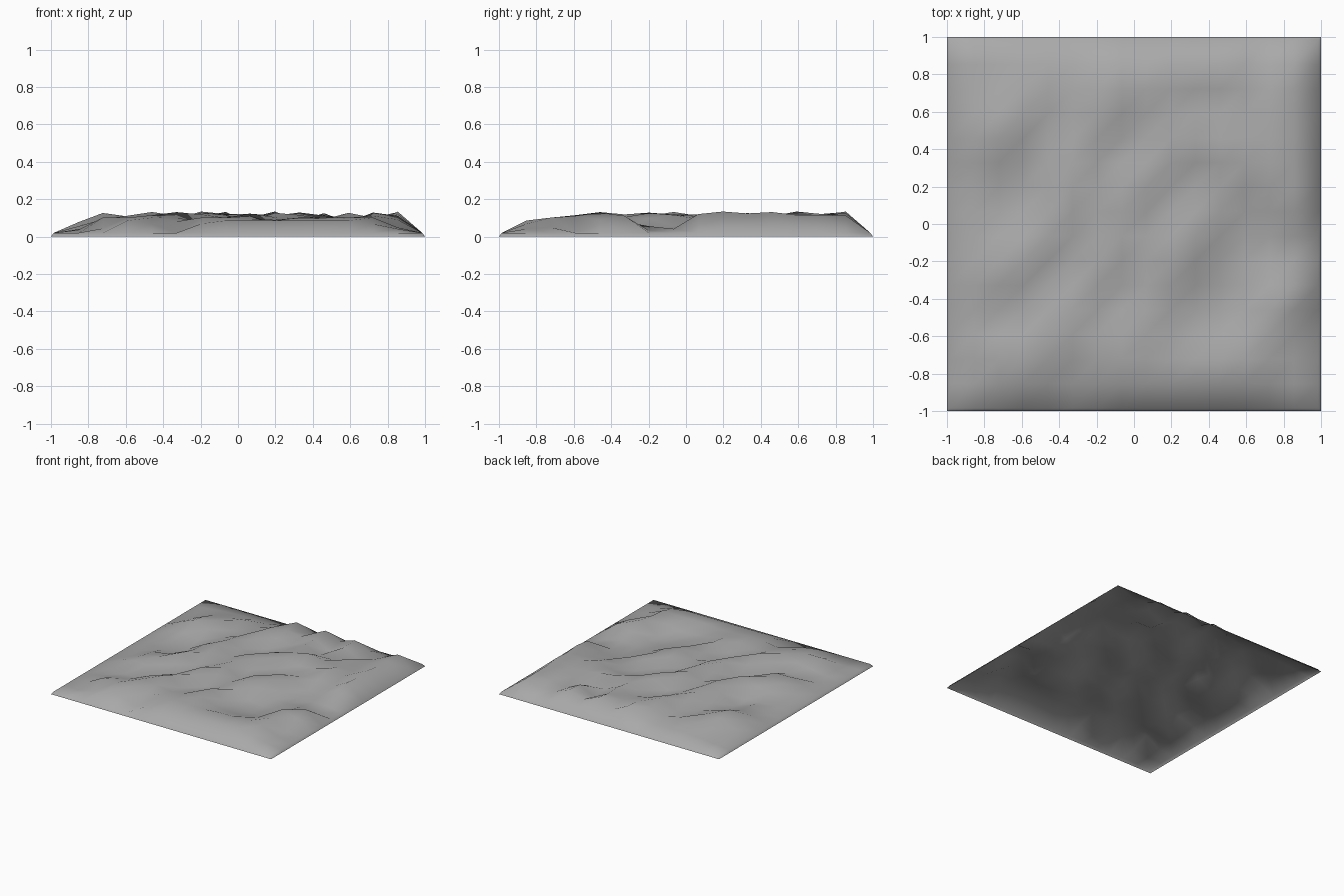
import bpy, bmesh, math, random
from mathutils import Vector

if "Cube" in bpy.data.objects:
    bpy.data.objects.remove(bpy.data.objects["Cube"])

random.seed(4)

# Crest lines of the small ridges, in plan
RIDGES = [
    [(-.22, -.76), (0, -.65), (.06, -.42), (.26, -.1)],
    [(0, -.87), (.36, -.81), (.64, -.76), (.73, -.5), (.87, -.36)],
    [(.85, .1), (.85, .3), (.85, .86)],
    [(-.76, -.32), (-.53, -.19), (-.46, -.03), (-.33, .29), (-.2, .52), (-.07, .86)],
    [(-.17, -.2), (0, .17), (.18, .35), (.41, .45), (.62, .6)],
    [(-.72, -.72), (-.54, -.78), (-.45, -.58), (-.17, -.2)],
    [(-.77, .46), (-.49, .7)],
    [(.15, .64), (.2, .85)],
    [(.46, .86), (.47, .75)],
    [(.23, -.06), (.62, .36)],
]
# Hollows between the ridges
DIPS = [(-.5, .6), (.46, .62), (-.6, .1), (.42, .2), (-.4, -.26), (.08, -.3),
        (.55, -.5), (-.75, -.42), (.85, -.2), (.86, -.6), (-.3, -.86), (-.82, -.84)]


def ridge_distance(p):
    best = 9
    for line in RIDGES:
        for a, b in zip(line, line[1:]):
            a, b = Vector(a), Vector(b)
            t = max(0, min(1, (p - a).dot(b - a) / (b - a).length_squared))
            best = min(best, (p - a.lerp(b, t)).length)
    return best


def height(x, y):
    p = Vector((x, y))
    z = .055 + .075 * math.exp(-(ridge_distance(p) / .12) ** 2)
    for d in DIPS:
        z -= .04 * math.exp(-((p - Vector(d)).length / .12) ** 2)
    z += random.uniform(-.018, .012)
    if x < -.8:                               # outer rows lie lower
        z *= .7
    if y > .8 and x < -.2:
        z *= .75
    cap = min(.134, .085 + .12 * (y + .86))
    return max(.018, min(z, cap))


# Rolling ground sheet: 15 x 15 cells with a narrow sloped rim
N, INNER, RIM = 15, .985, .02
coords = [-1] + [-INNER + 2 * INNER * i / N for i in range(N + 1)] + [1]
last = len(coords) - 1
bm = bmesh.new()
grid = []
for j, y in enumerate(coords):
    row = []
    for i, x in enumerate(coords):
        edge = min(i, j, last - i, last - j)
        z = 0 if edge == 0 else RIM if edge == 1 else height(x, y)
        row.append(bm.verts.new((x, y, z)))
    grid.append(row)
for j in range(last):
    for i in range(last):
        bm.faces.new((grid[j][i], grid[j][i + 1], grid[j + 1][i + 1], grid[j + 1][i]))
for f in bm.faces:
    f.smooth = True
mesh = bpy.data.meshes.new("ground_sheet")
bm.to_mesh(mesh)
bm.free()
ground = bpy.data.objects.new("ground_sheet", mesh)
bpy.context.collection.objects.link(ground)

# Dark grey ground
mat = bpy.data.materials.new("ground_grey")
mat.diffuse_color = (.4, .4, .4, 1)
mat.use_nodes = True
mat.node_tree.nodes["Principled BSDF"].inputs["Base Color"].default_value = mat.diffuse_color
mesh.materials.append(mat)
